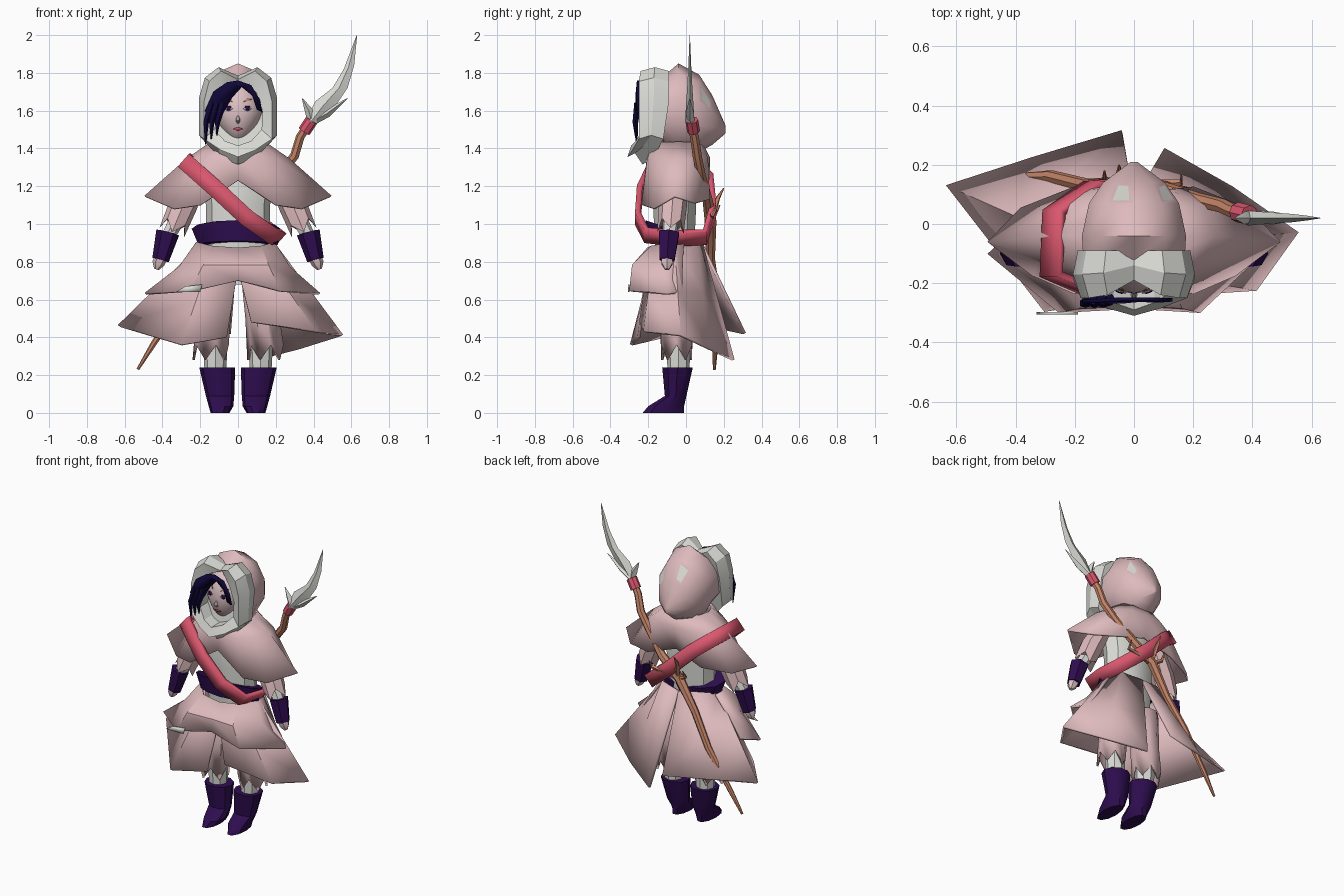
import bpy, bmesh, math
from mathutils import Vector

cube = bpy.data.objects.get("Cube")
if cube:
    bpy.data.objects.remove(cube)


def material(name, *srgb):
    m = bpy.data.materials.new(name)
    m.use_nodes = True
    colour = [((c + 0.055) / 1.055) ** 2.4 if c > 0.04 else c / 12.92 for c in srgb] + [1]
    m.diffuse_color = colour
    m.node_tree.nodes["Principled BSDF"].inputs["Base Color"].default_value = colour
    return m


PINK = material("dusty pink cloth", 0.87, 0.73, 0.74)
WHITE = material("bone white", 0.86, 0.86, 0.84)
PURPLE = material("deep purple leather", 0.18, 0.05, 0.31)
RED = material("rose red strap", 0.85, 0.34, 0.43)
WOOD = material("warm wood", 0.77, 0.52, 0.41)
SKIN = material("pale skin", 0.87, 0.76, 0.77)
NAVY = material("navy hair", 0.06, 0.03, 0.22)


def finish(name, bm, mat, solid=0, angle=35):
    """Turn a bmesh into an object, optionally thickened."""
    bmesh.ops.recalc_face_normals(bm, faces=bm.faces)
    mesh = bpy.data.meshes.new(name)
    bm.to_mesh(mesh)
    bm.free()
    mesh.materials.append(mat)
    ob = bpy.data.objects.new(name, mesh)
    bpy.context.collection.objects.link(ob)
    if solid:
        mod = ob.modifiers.new("thickness", "SOLIDIFY")
        mod.thickness, mod.offset = solid, 0
    bpy.ops.object.select_all(action="DESELECT")
    ob.select_set(True)
    bpy.context.view_layer.objects.active = ob
    bpy.ops.object.shade_smooth_by_angle(angle=math.radians(angle))
    return ob


def loft(name, rows, mat, closed=True, caps=True, solid=0, angle=35):
    """Skin a sequence of rows of points."""
    bm = bmesh.new()
    grid = [[bm.verts.new(p) for p in row] for row in rows]
    n = len(grid[0])
    for a, b in zip(grid, grid[1:]):
        for i in range(n if closed else n - 1):
            j = (i + 1) % n
            bm.faces.new((a[i], a[j], b[j], b[i]))
    if closed and caps:
        bm.faces.new(grid[0])
        bm.faces.new(grid[-1])
    return finish(name, bm, mat, solid, angle)


def ring(x, y, z, rx, ry, n=10, zig=0, tilt=0):
    pts = []
    for i in range(n):
        a = math.tau * i / n
        drop = zig * (-1) ** i - tilt * math.sin(a)
        pts.append((x + rx * math.cos(a), y + ry * math.sin(a), z + drop))
    return pts


def tube(name, path, radii, mat, n=7, zig=0):
    """Round section swept along a path; zig makes the last edge ragged."""
    path = [Vector(p) for p in path]
    rows = []
    for k, p in enumerate(path):
        d = (path[min(k + 1, len(path) - 1)] - path[max(k - 1, 0)]).normalized()
        u = d.cross(Vector((0, 1, 0))).normalized()
        v = d.cross(u)
        rag = zig if k == len(path) - 1 else 0
        rows.append([p + radii[k] * (u * math.cos(a) + v * math.sin(a)) + d * rag * (-1) ** i
                     for i, a in enumerate(math.tau * j / n for j in range(n))])
    return loft(name, rows, mat)


def mirrored(half, closed=True, left=1):
    """Complete a half row that starts on the centre line."""
    tail = half[1:-1] if closed else half[1:]
    return [(-x * left, y, z) for x, y, z in reversed(tail)] + list(half)


def plate(name, pts, y, mat, solid):
    """Thin shape from x,z points; y is a depth or a function of x,z."""
    bm = bmesh.new()
    bm.faces.new([bm.verts.new((x, y(x, z) if callable(y) else y, z)) for x, z in pts])
    return finish(name, bm, mat, solid)


# Body, belt and legs
loft("torso", [ring(0, -.06, z, rx, ry) for z, rx, ry in
               ((.68, .15, .1), (.9, .17, .11), (1.1, .17, .12), (1.3, .2, .12), (1.4, .1, .09))], WHITE)
loft("belt", [ring(0, -.08, .89, .21, .125, 12, tilt=.02),
              ring(-.01, -.08, .975, .235, .135, 12, tilt=.045)], PURPLE)
for side, s in (("left", 1), ("right", -1)):
    loft(side + "_leg", [ring(s * .12, -.04, z, r, r, 8) for z, r in ((.18, .055), (.45, .07), (.7, .08))], WHITE)
    loft(side + "_trouser", [ring(s * .11, -.05, .75, .09, .1), ring(s * .13, -.05, .5, .085, .085),
                             ring(s * .145, -.05, .32, .09, .08, zig=.04)], PINK, caps=False, solid=.012)
    loft(side + "_boot", [ring(s * x, y, z, rx, ry) for x, y, z, rx, ry in
                          ((.095, -.12, 0, .05, .115), (.09, -.105, .035, .065, .1),
                           (.095, -.055, .09, .075, .06), (.11, -.045, .24, .095, .085))], PURPLE)
    # Arms
    tube(side + "_sleeve", [(s * .22, -.05, 1.24), (s * .29, -.07, 1.1), (s * .34, -.08, .98)],
         (.06, .075, .07), PINK, 8, .03)
    tube(side + "_forearm", [(s * .31, -.08, 1.05), (s * .39, -.09, .9)], (.045, .035), WHITE)
    tube(side + "_glove", [(s * .372, -.09, .955), (s * .41, -.1, .81)], (.062, .045), PURPLE, 6)
    tube(side + "_hand", [(s * .405, -.1, .83), (s * .422, -.1, .79), (s * .432, -.1, .76)],
         (.035, .033, .013), SKIN, 6)

# Overskirt across the front
loft("overskirt", [mirrored(row, False, 1.14) for row in (
    [(0, -.2, .87), (.12, -.18, .88), (.19, -.08, .9), (.19, -.01, .9)],
    [(0, -.27, .78), (.16, -.28, .78), (.27, -.13, .77), (.27, -.02, .77)],
    [(0, -.28, .7), (.22, -.295, .645), (.43, -.1, .63), (.35, -.02, .64)])],
    PINK, closed=False, solid=.014)
plate("skirt_patch", [(-.33, .64), (-.2, .64), (-.19, .68), (-.28, .67)], -.302, WHITE, .008)

# Underskirt panels, split at front and back
waist = [(0, -.2, .76), (.14, -.17, .82), (.2, -.06, .88), (.14, .05, .92), (0, .08, .9)]
hems = {"left": [(.07, -.24, .48), (.41, -.22, .43), (.55, -.03, .41), (.33, .12, .34), (.1, .25, .28)],
        "right": [(-.06, -.25, .4), (-.3, -.29, .36), (-.63, .13, .46), (-.34, .22, .44), (-.04, .31, .42)]}
for side, hem in hems.items():
    s = 1 if side == "left" else -1
    top = [Vector((s * x, y, z)) for x, y, z in waist]
    low = [Vector(p) for p in hem]
    middle = [a.lerp(b, .5) for a, b in zip(top, low)]
    loft(side + "_skirt_panel", [top, middle, low], PINK, closed=False, solid=.016)

# Shoulder cape
loft("cape", [mirrored(row) for row in (
    [(0, -.17, 1.43), (.08, -.15, 1.43), (.12, -.1, 1.43), (.14, -.04, 1.43),
     (.12, .03, 1.43), (.07, .07, 1.43), (0, .08, 1.43)],
    [(0, -.2, 1.36), (.13, -.2, 1.34), (.21, -.14, 1.34), (.27, -.04, 1.34),
     (.22, .06, 1.34), (.12, .11, 1.35), (0, .12, 1.35)],
    [(0, -.21, 1.23), (.2, -.23, 1.1), (.34, -.17, 1.08), (.49, -.06, 1.145),
     (.38, .05, 1.11), (.2, .12, 1.13), (0, .1, 1.2)])], PINK, caps=False, solid=.014)

# Diagonal strap around the body
path = [(-.28, -.17, 1.33), (-.1, -.245, 1.17), (.05, -.255, 1.03), (.18, -.21, .94), (.215, -.05, .925),
        (.2, .1, .93), (.02, .145, 1.08), (-.14, .13, 1.23), (-.27, .04, 1.33)]
edge = Vector((.03, 0, .034))
loft("strap", [[Vector(p) - edge for p in path], [Vector(p) + edge for p in path]],
     RED, caps=False, solid=.03)

# Hood with two sewn patches
rows = []
for y, w, low, high in ((-.12, .18, 1.42, 1.78), (-.04, .185, 1.36, 1.85), (.07, .16, 1.38, 1.79),
                        (.14, .11, 1.42, 1.68), (.21, .012, 1.48, 1.52)):
    rows.append([(w * math.sin(a), y, (low + high) / 2 + (high - low) / 2 * math.cos(a))
                 for a in (math.tau * i / 10 for i in range(10))])
hood = loft("hood", rows, PINK, angle=45)
hood.data.materials.append(WHITE)
bm = bmesh.new()
bm.from_mesh(hood.data)
for spot in ((-.04, .1, 1.75), (.13, .1, 1.63)):
    face = min(bm.faces, key=lambda f: (f.calc_center_median() - Vector(spot)).length)
    bmesh.ops.inset_individual(bm, faces=[face], thickness=.025)
    face.material_index = 1
bm.to_mesh(hood.data)
bm.free()

# Faceted fur rim
outer = [(0, 1.775), (.1, 1.82), (.17, 1.765), (.2, 1.66), (.2, 1.46), (.1, 1.4), (0, 1.365)]
inner = [(0, 1.755), (.06, 1.74), (.1, 1.69), (.13, 1.6), (.125, 1.5), (.07, 1.44), (0, 1.415)]
front = (-.19, -.24, -.25, -.25, -.25, -.285, -.31)
back = (-.09, -.09, -.09, -.09, -.12, -.17, -.23)
loft("fur_rim", [mirrored(row) for row in (
    [(x, -.14, z) for x, z in inner],
    [(x, y + .02, z) for (x, z), y in zip(inner, front)],
    [(x * .9, y, z - .01) for (x, z), y in zip(outer, front)],
    [(x * 1.03, (y + b) / 2, z + .01) for (x, z), y, b in zip(outer, front, back)],
    [(x * .95, b, z - (.05 if z < 1.45 else .01)) for (x, z), b in zip(outer, back)])], WHITE, angle=20)

# Head with a tapered jaw
HEAD, SIZE = Vector((0, -.12, 1.59)), Vector((.13, .115, .165))
bm = bmesh.new()
bmesh.ops.create_uvsphere(bm, u_segments=20, v_segments=14, radius=1)
for v in bm.verts:
    taper = 1 - .35 * max(0, -v.co.z)
    v.co = HEAD + Vector((v.co.x * SIZE.x * taper, v.co.y * SIZE.y, v.co.z * SIZE.z))
finish("head", bm, SKIN, angle=60)


def on_face(x, z):
    r = 1 - (x / SIZE.x) ** 2 - ((z - HEAD.z) / SIZE.z) ** 2
    return HEAD.y - SIZE.y * math.sqrt(max(r, 0)) - .003


# Facial features
for side, s in (("left", 1), ("right", -1)):
    x = s * .05
    plate(side + "_eye", [(x - .022, 1.61), (x, 1.597), (x + .022, 1.61), (x, 1.625)], on_face, WHITE, .004)
    plate(side + "_iris", [(x - .01, 1.602), (x + .01, 1.602), (x + .012, 1.624), (x - .012, 1.624)],
          lambda a, b: on_face(a, b) - .003, PURPLE, .004)
    plate(side + "_brow", [(x - s * .022, 1.645), (x + s * .025, 1.66), (x, 1.668)], on_face, WOOD, .004)
plate("lips", [(-.025, 1.503), (0, 1.493), (.025, 1.503), (.008, 1.51), (-.008, 1.51)], on_face, RED, .004)
tube("nose", [(0, -.225, 1.58), (0, -.24, 1.55), (0, -.22, 1.535)], (.004, .012, .008), SKIN, 6)

# Swept fringe and loose locks
plate("fringe", [(0, 1.76), (.07, 1.735), (.115, 1.66), (.13, 1.59), (.1, 1.605), (.075, 1.68), (.02, 1.725),
                 (-.03, 1.67), (-.07, 1.6), (-.1, 1.55), (-.14, 1.53), (-.175, 1.6), (-.13, 1.7), (-.06, 1.75)],
      lambda x, z: -.262 + .35 * max(x, 0) ** 2 + .1 * max(0, z - 1.68), NAVY, .012)
for i, (x, z) in enumerate(((-.17, 1.42), (-.14, 1.45), (-.11, 1.47))):
    tube("hair_lock_%d" % (i + 1), [(x + .03, -.255, 1.64), (x, -.268, 1.54), (x - .002, -.26, z)],
         (.02, .016, .003), NAVY, 5)

# Crooked staff with twigs
staff = [(-.53, .15, .23), (-.45, .155, .36), (-.28, .16, .62), (-.16, .13, .82), (-.04, .13, 1.02),
         (.1, .115, 1.13), (.22, .08, 1.26), (.3, .06, 1.36), (.33, .045, 1.46), (.375, .03, 1.53)]
tube("staff", staff, (.008, .016, .022, .024, .032, .028, .025, .025, .024, .022), WOOD, 7)
for i, tip in enumerate(((-.05, .2, 1.19), (.16, .17, 1.1), (-.1, .18, 1.1))):
    tube("twig_%d" % (i + 1), [(-.03, .13, 1.02), Vector(tip) - Vector((0, .03, .05)), tip],
         (.018, .012, .003), WOOD, 5)
tube("staff_binding", [(.35, .04, 1.49), (.39, .03, 1.55)], (.034, .034), RED, 8)

# Curved blade and its two barbs
loft("blade", [[(a, .02, z), (m, .02 - t, (z + w) / 2), (b, .02, w), (m, .02 + t, (z + w) / 2)]
               for a, z, m, b, w, t in ((.36, 1.55, .385, .41, 1.53, .025), (.41, 1.65, .45, .5, 1.6, .02),
                                        (.5, 1.72, .535, .58, 1.72, .014), (.56, 1.82, .585, .615, 1.84, .008),
                                        (.628, 2.0, .629, .63, 1.99, .001))], WHITE, angle=20)
for side, tip in (("left", (.58, .02, 1.665)), ("right", (.34, .02, 1.665))):
    tube(side + "_barb", [(.39, .025, 1.54), (.47, .02, 1.585) if side == "left" else (.375, .02, 1.6), tip],
         (.02, .022, .002), WHITE, 4)
